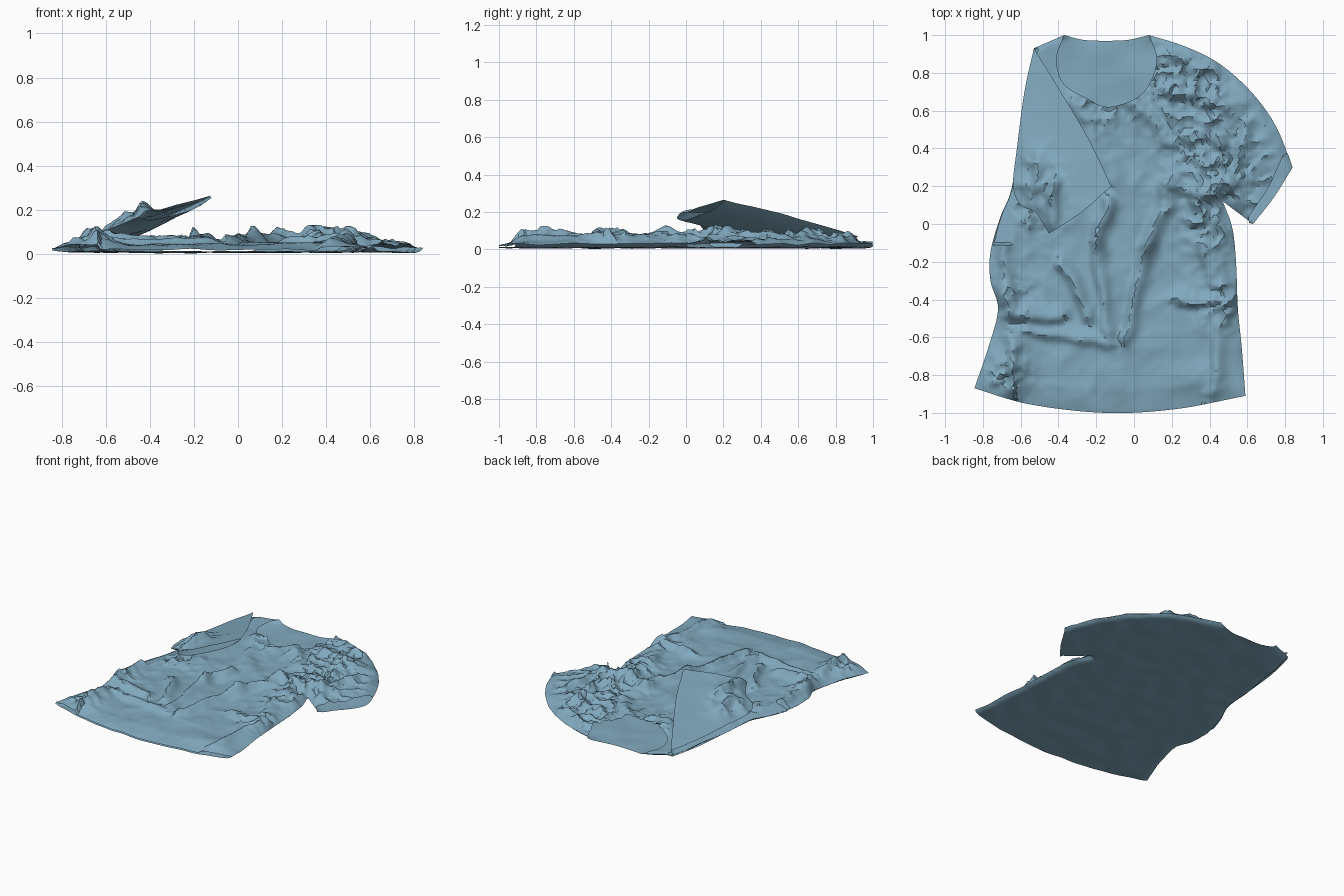
import bpy, bmesh, math, random
from mathutils import Vector, noise
from mathutils.geometry import delaunay_2d_cdt, intersect_point_line

if "Cube" in bpy.data.objects:
    bpy.data.objects.remove(bpy.data.objects["Cube"])

random.seed(4)
STEP = 0.017
cloth = bpy.data.materials.new("blue_cloth")
cloth.diffuse_color = (0.22, 0.40, 0.52, 1)
cloth.use_nodes = True
cloth.node_tree.nodes["Principled BSDF"].inputs["Base Color"].default_value = cloth.diffuse_color


def curve(*pts):
    """Evenly sampled Catmull-Rom curve through the points (last point left out)."""
    p = [Vector(q) for q in pts]
    p = [2 * p[0] - p[1]] + p + [2 * p[-1] - p[-2]]
    out = []
    for a, b, c, d in zip(p, p[1:], p[2:], p[3:]):
        n = max(1, round((c - b).length / STEP))
        for i in range(n):
            t = i / n
            out.append(0.5 * (2 * b + (c - a) * t + (2 * a - 5 * b + 4 * c - d) * t * t
                              + (3 * b - a - 3 * c + d) * t ** 3))
    return out


def dist(p, line):
    """Distance from a point to a sampled line."""
    return min((p - q).length for q in line)


def panel(name, outline, height, up=True):
    """Fill an outline with an irregular triangle net and lift it by height(p)."""
    n = len(outline)
    xs, ys = [p.x for p in outline], [p.y for p in outline]
    pts = list(outline)
    y = min(ys)
    row = 0
    while y < max(ys):
        x = min(xs) + (row % 2) * STEP / 2
        while x < max(xs):
            q = Vector((x + random.uniform(-.2, .2) * STEP, y + random.uniform(-.2, .2) * STEP))
            if dist(q, outline) > STEP * 0.55:
                pts.append(q)
            x += STEP
        y += STEP * 0.87
        row += 1
    vs, _, fs, *_ = delaunay_2d_cdt(pts, [(i, (i + 1) % n) for i in range(n)], [], 1, 1e-5)
    bm = bmesh.new()
    bv = [bm.verts.new((v.x, v.y, 0)) for v in vs]
    for f in fs:
        bm.faces.new([bv[i] for i in f])
    bm.normal_update()
    bmesh.ops.reverse_faces(bm, faces=[f for f in bm.faces if (f.normal.z > 0) != up])
    bmesh.ops.delete(bm, geom=[v for v in bm.verts if not v.link_faces], context='VERTS')
    for v in bm.verts:
        v.co.z = height(v.co.xy)
    me = bpy.data.meshes.new(name)
    bm.to_mesh(me)
    bm.free()
    ob = bpy.data.objects.new(name, me)
    bpy.context.collection.objects.link(ob)
    me.materials.append(cloth)
    bpy.ops.object.select_all(action='DESELECT')
    ob.select_set(True)
    bpy.context.view_layer.objects.active = ob
    bpy.ops.object.shade_smooth_by_angle(angle=math.radians(40))


def fold(p, x1, y1, x2, y2, h, w):
    """Crease of height h along a segment, steep on one side."""
    a, b = Vector((x1, y1)), Vector((x2, y2))
    t = min(1, max(0, intersect_point_line(p, a, b)[1]))
    off = p - a.lerp(b, t)
    side = (b - a).x * off.y - (b - a).y * off.x
    k = w if side > 0 else w * 0.5
    return h * math.exp(-(off.length / k) ** 2)


def nz(p, s, k=0):
    return noise.noise(Vector((p.x * s, p.y * s, k)))


def crumple(p, s, k=0):
    return max(0, 1 - 3 * abs(nz(p, s, k))) + 0.5 * max(0, 1 - 3 * abs(nz(p, s * 2.1, k + 5)))


def blob(p, x, y, r):
    return math.exp(-((p - Vector((x, y))).length / r) ** 2)


# Outline pieces of the shirt
right_side = curve((.59, -.91), (.57, -.65), (.55, -.45), (.54, -.2), (.52, -.02), (.47, .12))
underarm = curve((.47, .12), (.63, 0))
cuff = curve((.63, 0), (.74, .14), (.84, .30))
sleeve_top = curve((.84, .30), (.75, .52), (.62, .70), (.45, .85), (.27, .94), (.08, 1.0))
back_neck = curve((.08, 1.0), (-.03, .975), (-.15, .97), (-.27, .975), (-.37, 1.0))
front_neck = curve((.08, 1.0), (.12, .87), (.08, .74), (0, .66), (-.14, .62), (-.24, .66),
                   (-.37, .74), (-.41, .87), (-.37, 1.0))
shoulder = curve((-.37, 1.0), (-.53, .93))
left_side = curve((-.53, .93), (-.58, .7), (-.62, .4), (-.65, .18), (-.71, .03), (-.76, -.15),
                  (-.76, -.3), (-.72, -.45), (-.77, -.65), (-.845, -.87))
hem = curve((-.845, -.87), (-.55, -.955), (-.15, -1.0), (.22, -.98), (.59, -.91))
seams = right_side + underarm + sleeve_top + shoulder + left_side

FOLDS = [(-.15, .12, -.2, -.1, .05, .05), (-.2, -.1, -.15, -.56, .045, .05),
         (.18, .2, .06, -.12, .06, .06), (.06, -.12, -.05, -.6, .05, .05),
         (-.38, -.2, -.24, -.5, .045, .05), (-.7, -.46, -.4, -.5, .045, .05),
         (-.6, -.56, -.15, -.64, .03, .05), (.25, -.42, .52, -.4, .045, .05),
         (.46, -.45, .42, -.88, .035, .06), (.32, .15, .43, -.3, .035, .06),
         (-.32, .66, -.12, .25, .03, .06), (.12, .86, .42, .84, .035, .05),
         (.15, .72, .5, .6, .035, .05), (.2, .55, .45, .2, .03, .05),
         (.4, .65, .5, .22, .035, .04), (.6, .55, .52, .2, .035, .04),
         (0, .62, .2, .4, .03, .05), (-.66, -.62, -.63, -.9, .05, .05),
         (-.7, 0, -.68, -.4, .045, .06), (.2, .2, .5, .14, .04, .05)]
ROUGH = [(.45, .3, .28), (-.57, .1, .17), (.47, -.42, .13), (-.68, -.8, .13),
         (-.68, -.4, .15), (.25, .75, .25), (.42, 0, .16), (-.15, .65, .15)]


def flap_plane(p):
    return .265 + .344 * (p.x + .12) - .074 * (p.y - .2)


def back_z(p):
    d = dist(p, seams)
    return .009 + .008 * nz(p, 7) + .022 * math.exp(-d / .02) * (1 + .6 * nz(p, 5, 3))


def front_z(p):
    d, e = dist(p, seams), dist(p, hem)
    q = p + .035 * Vector((nz(p, 7, 1), nz(p, 7, 2)))
    z = .032 + .012 * nz(p, 4, 7) + .005 * crumple(p, 5, 9)
    z += sum(fold(q, *f) for f in FOLDS) * .85
    z += min(1, sum(blob(p, *r) for r in ROUGH)) * .032 * crumple(p, 9, 4)
    z = .010 + (min(z, .12) - .010) * min(1, e / .12 + (.5 if abs(p.x + .13) > .5 else 0))
    z = back_z(p) + z * (1 - math.exp(-d / .022))
    # Pressed flat beneath the folded sleeve
    if p.y > -.1 and (p.x + .53) * .73 + (p.y - .93) * .41 < 0:
        z = max(.02, min(z, flap_plane(p) - .05))
    return z


# Body with the spread sleeve
body = right_side + underarm + cuff + sleeve_top
panel("shirt_back", body + back_neck + shoulder + left_side + hem, back_z, up=False)
inner_cuff = curve((.63, 0), (.605, .03), (.71, .19), (.80, .37), (.84, .30))
panel("shirt_front", right_side + underarm + inner_cuff + sleeve_top + front_neck + shoulder
      + left_side + hem, front_z)

# Sleeve folded across the chest
flap_fold = curve((-.53, .93), (-.40, .72), (-.24, .45), (-.12, .2))
flap_cuff = curve((-.12, .2), (-.28, .06), (-.45, -.05))
flap_left = curve((-.45, -.05), (-.52, .06), (-.60, .1), (-.64, .2), (-.62, .4), (-.58, .7),
                  (-.53, .93))
flap_seam = flap_fold + flap_left


def flap_top_z(p):
    rough = blob(p, -.56, .2, .16)
    d = dist(p, flap_left)
    z = flap_plane(p) + .006 * nz(p, 6)
    add = fold(p, -.43, .22, -.45, .0, .055, .05) + fold(p, -.52, .35, -.5, .08, .03, .04)
    return z + (add + .035 * rough * crumple(p, 9, 2)) * (1 - math.exp(-d / .03))


def flap_under_z(p):
    d = dist(p, flap_seam)
    return max(.03, flap_plane(p) + .006 * nz(p, 6) - .045 * (1 - math.exp(-d / .06)))


flap = flap_fold + flap_cuff + flap_left
panel("folded_sleeve_upper", flap, flap_top_z)
panel("folded_sleeve_lower", flap, flap_under_z, up=False)
